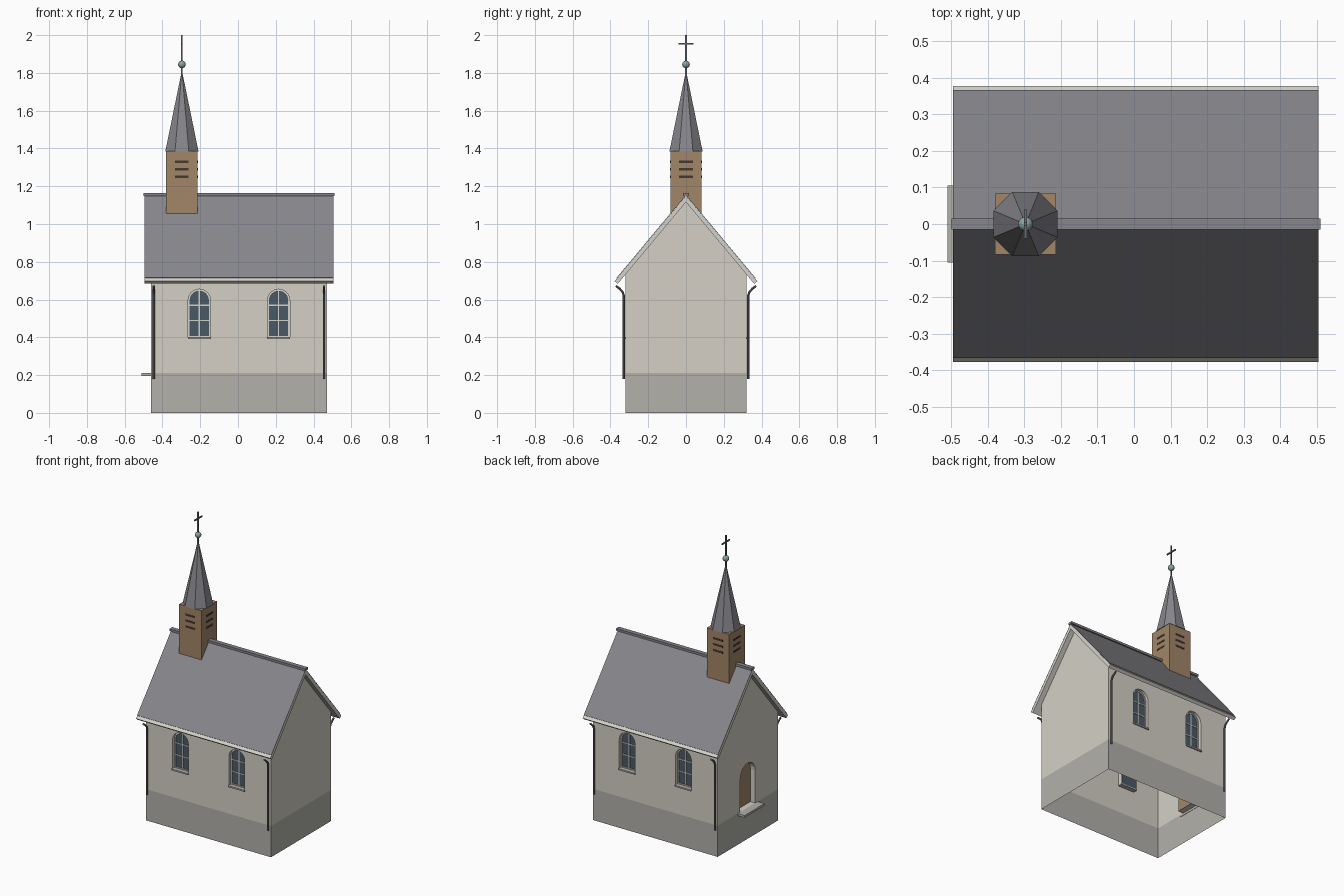
import bpy, bmesh
from math import pi, cos, sin, radians
from mathutils import Vector

if "Cube" in bpy.data.objects:
    bpy.data.objects.remove(bpy.data.objects["Cube"])


def material(name, rgb):
    m = bpy.data.materials.new(name)
    m.diffuse_color = (*rgb, 1)
    m.use_nodes = True
    m.node_tree.nodes["Principled BSDF"].inputs["Base Color"].default_value = m.diffuse_color
    return m


PLASTER = material("plaster", (0.66, 0.63, 0.56))
STONE = material("stone", (0.45, 0.44, 0.41))
SLATE = material("slate", (0.24, 0.24, 0.26))
TRIM = material("pale_trim", (0.66, 0.65, 0.60))
WOOD = material("wood", (0.36, 0.24, 0.14))
DARK = material("dark_slot", (0.06, 0.04, 0.03))
GLASS = material("glass", (0.07, 0.10, 0.13))
METAL = material("metal", (0.16, 0.16, 0.17))
COPPER = material("green_copper", (0.25, 0.38, 0.34))

X0, X1, Y = -0.46, 0.47, 0.32      # wall planes
TX = -0.297                        # tower centre
SLOPE = 1.197                      # roof pitch


def finish(name, bm, mat):
    bmesh.ops.recalc_face_normals(bm, faces=bm.faces)
    me = bpy.data.meshes.new(name)
    bm.to_mesh(me)
    bm.free()
    ob = bpy.data.objects.new(name, me)
    bpy.context.collection.objects.link(ob)
    if mat:
        me.materials.append(mat)
    return ob


def loop_verts(bm, pts, t, axis):
    return [bm.verts.new((t, u, v) if axis == 'x' else (u, t, v)) for u, v in pts]


def prism(name, pts, a, b, axis, mat=None, inner=None):
    """Extrude a profile along an axis; with an inner profile it becomes a ring."""
    bm = bmesh.new()
    n = len(pts)
    A, B = loop_verts(bm, pts, a, axis), loop_verts(bm, pts, b, axis)
    pairs = [(A, B)]
    if inner:
        C, D = loop_verts(bm, inner, a, axis), loop_verts(bm, inner, b, axis)
        pairs += [(C, D), (A, C), (B, D)]
    else:
        bm.faces.new(A)
        bm.faces.new(B)
    for P, Q in pairs:
        for i in range(n):
            j = (i + 1) % n
            bm.faces.new((P[i], P[j], Q[j], Q[i]))
    return finish(name, bm, mat)


def box(name, x0, x1, y0, y1, z0, z1, mat):
    return prism(name, [(x0, z0), (x1, z0), (x1, z1), (x0, z1)], y0, y1, 'y', mat)


def arch(c, r, z0, top, n=12):
    """Round-headed opening outline."""
    return [(c - r, z0), (c + r, z0)] + [
        (c + r * cos(pi * i / n), top - r + r * sin(pi * i / n)) for i in range(n + 1)]


# Walls: gabled shell with a stone base band
gable = [(-Y, 0), (Y, 0), (Y, 1.12 - SLOPE * Y), (0, 1.12), (-Y, 1.12 - SLOPE * Y)]
walls = prism("walls", gable, X0, X1, 'x', PLASTER)
walls.data.materials.append(STONE)
bm = bmesh.new()
bm.from_mesh(walls.data)
bmesh.ops.bisect_plane(bm, geom=bm.verts[:] + bm.edges[:] + bm.faces[:],
                       plane_co=(0, 0, 0.21), plane_no=(0, 0, 1))
for f in bm.faces:
    f.material_index = int(f.calc_center_median().z < 0.21)
bm.to_mesh(walls.data)
bm.free()

# Recesses for windows and door
WIN_X = (-0.205, 0.215)
WD, DD = 0.03, 0.04
cutters = [prism("cutter", arch(0, 0.08, 0.21, 0.51), X0 - 0.03, X0 + DD, 'x', PLASTER)]
for s in (-1, 1):
    for c in WIN_X:
        cutters.append(prism("cutter", arch(c, 0.059, 0.40, 0.655),
                             s * (Y - WD), s * (Y + 0.03), 'y', PLASTER))
bpy.context.view_layer.objects.active = walls
for cut in cutters:
    cut.hide_render = True
    mod = walls.modifiers.new("recess", 'BOOLEAN')
    mod.operation, mod.solver, mod.object = 'DIFFERENCE', 'EXACT', cut
    bpy.ops.object.modifier_apply(modifier=mod.name)
    bpy.data.objects.remove(cut)

# Open the shell below, under the roof and behind the panels
bm = bmesh.new()
bm.from_mesh(walls.data)
gone = []
for f in bm.faces:
    p, q = f.calc_center_median(), f.normal
    if (p.z < 0.001 or (q.z > 0.5 and p.z > 0.72)
            or (abs(q.y) > 0.9 and abs(abs(p.y) - (Y - WD)) < 0.002)
            or (abs(q.x) > 0.9 and abs(p.x - X0 - DD) < 0.002)):
        gone.append(f)
bmesh.ops.delete(bm, geom=gone, context='FACES')
bm.to_mesh(walls.data)
bm.free()

# Door and step
prism("door", arch(0, 0.08, 0.21, 0.51), X0 + DD - 0.004, X0 + DD, 'x', WOOD)
box("door_step", -0.51, X0 + 0.002, -0.105, 0.105, 0.195, 0.21, STONE)

# Windows: glass, frame, glazing bars, sill
for s in (-1, 1):
    for c in WIN_X:
        d = Y - WD
        prism("window_glass", arch(c, 0.059, 0.40, 0.655), s * d, s * (d + 0.004), 'y', GLASS)
        prism("window_frame", arch(c, 0.059, 0.40, 0.655), s * d, s * (d + 0.010), 'y', TRIM,
              inner=arch(c, 0.051, 0.408, 0.647))
        box("window_mullion", c - 0.003, c + 0.003, s * d, s * (d + 0.008), 0.40, 0.65, TRIM)
        for z in (0.49, 0.57):
            box("window_bar", c - 0.055, c + 0.055, s * d, s * (d + 0.008), z - 0.003, z + 0.003, TRIM)
        box("window_sill", c - 0.061, c + 0.061, s * d, s * (Y + 0.008), 0.392, 0.402, STONE)

# Roof: pale boards with slate layer on top, ridge cap
R0, R1 = -0.495, 0.505
for s in (-1, 1):
    board = [(0, 1.15), (s * 0.378, 1.15 - SLOPE * 0.378),
             (s * 0.361, 1.116 - SLOPE * 0.361), (0, 1.116)]
    prism("roof_boards", board, R0, R1, 'x', TRIM)
    tiles = [(0, 1.155), (s * 0.367, 1.155 - SLOPE * 0.367),
             (s * 0.365, 1.1505 - SLOPE * 0.365), (0, 1.1505)]
    prism("roof_slates", tiles, R0, R1, 'x', SLATE)
box("ridge_cap", -0.50, 0.51, -0.015, 0.015, 1.148, 1.163, SLATE)

# Downpipes
for s in (-1, 1):
    for x in (-0.446, 0.455):
        cu = bpy.data.curves.new("downpipe", 'CURVE')
        cu.dimensions = '3D'
        cu.bevel_depth, cu.bevel_resolution, cu.use_fill_caps = 0.006, 2, True
        path = [(0.371, 0.672), (0.352, 0.658), (0.336, 0.642), (0.329, 0.62), (0.329, 0.18)]
        sp = cu.splines.new('POLY')
        sp.points.add(len(path) - 1)
        for p, (y, z) in zip(sp.points, path):
            p.co = (x, s * y, z, 1)
        ob = bpy.data.objects.new("downpipe", cu)
        bpy.context.collection.objects.link(ob)
        cu.materials.append(METAL)
        bpy.ops.object.select_all(action='DESELECT')
        ob.select_set(True)
        bpy.context.view_layer.objects.active = ob
        bpy.ops.object.convert(target='MESH')
        bpy.ops.object.shade_smooth_by_angle(angle=radians(40))

# Bell tower with louvre slots on every side
T = 0.083
box("bell_tower", TX - T, TX + T, -T, T, 1.05, 1.387, WOOD)
for z in (1.25, 1.29, 1.33):
    for s in (-1, 1):
        box("louvre", TX - 0.036, TX + 0.036, s * (T - 0.004), s * (T + 0.002), z - 0.006, z + 0.006, DARK)
        box("louvre", TX + s * (T - 0.004), TX + s * (T + 0.002), -0.036, 0.036, z - 0.006, z + 0.006, DARK)

# Spire, finial ball and cross
bpy.ops.mesh.primitive_cone_add(vertices=8, radius1=0.095, radius2=0.003, depth=0.415,
                                location=(TX, 0, 1.5925), rotation=(0, 0, pi / 8))
spire = bpy.context.object
spire.name = "spire"
spire.data.materials.append(SLATE)
bpy.ops.mesh.primitive_uv_sphere_add(segments=20, ring_count=12, radius=0.02, location=(TX, 0, 1.845))
ball = bpy.context.object
ball.name = "finial_ball"
ball.data.materials.append(COPPER)
bpy.ops.object.shade_smooth()
box("cross_post", TX - 0.004, TX + 0.004, -0.004, 0.004, 1.78, 2.0, METAL)
box("cross_arm", TX - 0.004, TX + 0.004, -0.04, 0.04, 1.951, 1.959, METAL)
